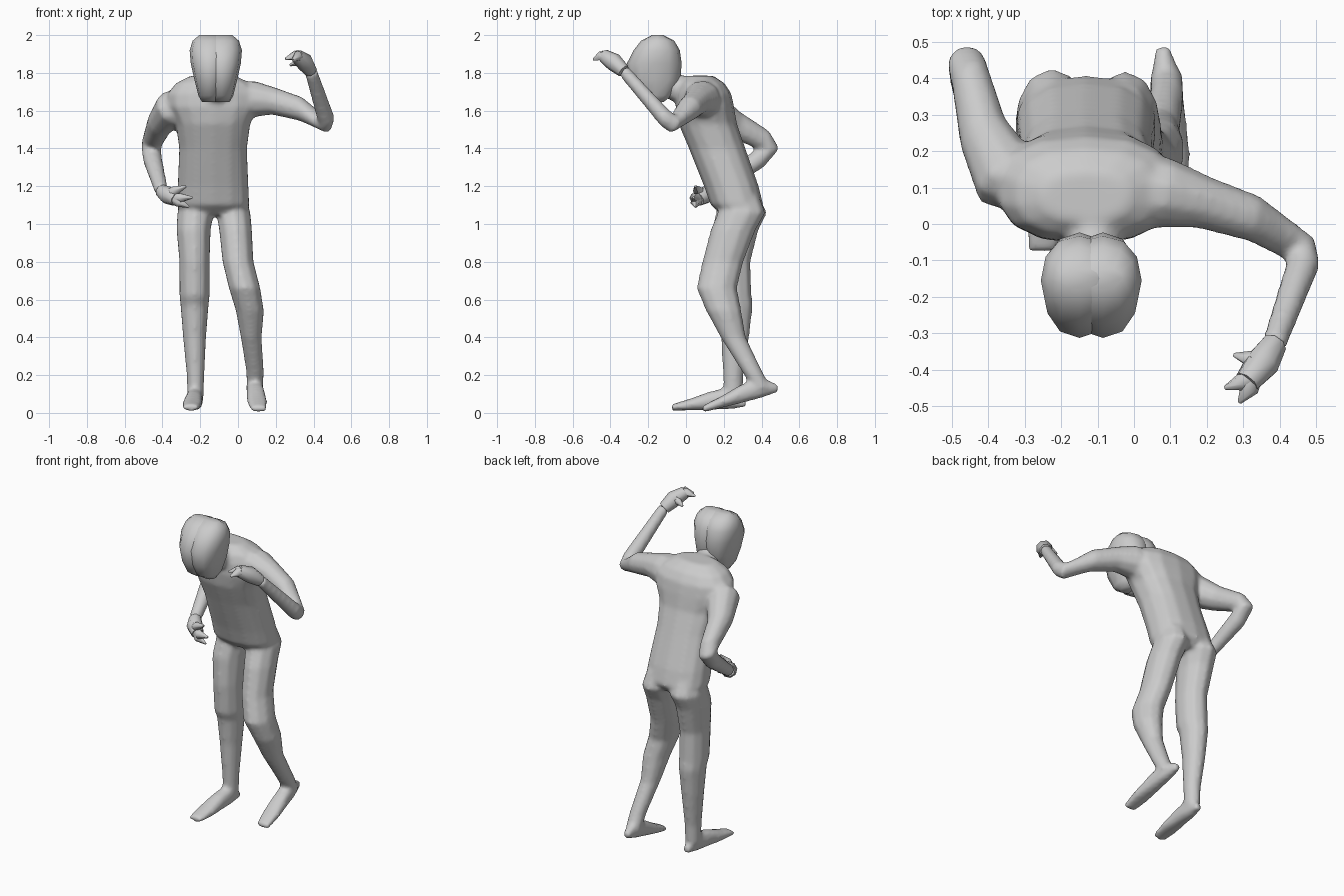
import bpy, bmesh, math
from mathutils import Vector

if "Cube" in bpy.data.objects:
    bpy.data.objects.remove(bpy.data.objects["Cube"], do_unlink=True)

grey = bpy.data.materials.new("plain_grey")
grey.use_nodes = True
grey.diffuse_color = (.6, .6, .6, 1)
grey.node_tree.nodes["Principled BSDF"].inputs["Base Color"].default_value = grey.diffuse_color

right, back, up = Vector((1, 0, 0)), Vector((0, 1, 0)), Vector((0, 0, 1))


def ring_points(centre, axis_u, axis_v, radius_u, radius_v, sides, power):
    """Rounded-box ring that starts at its -axis_v side."""
    for k in range(sides):
        angle = math.tau * k / sides - math.pi / 2
        c, s = math.cos(angle), math.sin(angle)
        u = math.copysign(abs(c) ** (2 / power), c) * radius_u
        v = math.copysign(abs(s) ** (2 / power), s) * radius_v
        yield centre + axis_u * u + axis_v * v


def loft(name, rings, axes, sides=10, power=2):
    """Skin a list of (centre, radius_u, radius_v); axes holds one frame per ring."""
    bm = bmesh.new()
    loops = []
    for (centre, radius_u, radius_v), (axis_u, axis_v) in zip(rings, axes):
        points = ring_points(centre, axis_u, axis_v, radius_u, radius_v, sides, power)
        loops.append([bm.verts.new(point) for point in points])
    for lower, upper in zip(loops, loops[1:]):
        for k in range(sides):
            following = (k + 1) % sides
            bm.faces.new((lower[k], lower[following], upper[following], upper[k]))
    bm.faces.new(loops[0][::-1])
    bm.faces.new(loops[-1])
    bmesh.ops.recalc_face_normals(bm, faces=bm.faces)
    mesh = bpy.data.meshes.new(name)
    bm.to_mesh(mesh)
    bm.free()
    mesh.materials.append(grey)
    part = bpy.data.objects.new(name, mesh)
    bpy.context.collection.objects.link(part)
    bpy.ops.object.select_all(action='DESELECT')
    part.select_set(True)
    bpy.context.view_layer.objects.active = part
    bpy.ops.object.shade_smooth_by_angle(angle=math.radians(60))
    return part


def stack(name, middle, rows, **shape):
    """Body mass of level rings, each row (y, z, half width, half depth)."""
    rings = [(Vector((middle, y, z)), wide, deep) for y, z, wide, deep in rows]
    return loft(name, rings, [(right, back)] * len(rings), **shape)


def tube(name, path, radii, sides=10):
    """Round limb whose rings turn along the path, in the plane of its bend."""
    middle = len(path) // 2
    bend = (path[middle] - path[0]).cross(path[-1] - path[middle]).normalized()
    axes = []
    for i, point in enumerate(path):
        before = point - path[max(i - 1, 0)]
        after = path[min(i + 1, len(path) - 1)] - point
        tangent = (before.normalized() + after.normalized()).normalized()
        axes.append((bend, tangent.cross(bend).normalized()))
    return loft(name, [(p, r, r) for p, r in zip(path, radii)], axes, sides)


def leg(name, rows):
    """Level rings (x, y, z, half width), deeper towards the hip."""
    rings = [(Vector((x, y, z)), r, r * (1.1 + z / 4)) for x, y, z, r in rows]
    return loft(name, rings, [(right, back)] * len(rings))


def foot(name, heel, toe):
    """Foot from heel to toe with a raised instep."""
    widths = (.02, .045, .05, .055, .045)
    heights = (.02, .06, .05, .032, .018)
    rings = []
    for i, (wide, high) in enumerate(zip(widths, heights)):
        lift = up * (high - heights[0]) * .8
        rings.append((heel.lerp(toe, i / 4) + lift, wide, high))
    return loft(name, rings, [(right, up)] * len(rings), sides=8, power=2.4)


def hand(side, wrist, knuckles, tips, arch):
    """Palm from the wrist, with tapered digits that bow towards arch."""
    middle = wrist.lerp(knuckles, .5) + arch / 2
    tube(side + "_palm", [wrist, middle, knuckles], (.036, .048, .036), 8)
    for digit, tip in tips.items():
        root = middle if digit == "thumb" else knuckles.lerp(middle, .3)
        bow = root.lerp(tip, .5) + arch
        tube(side + "_" + digit, [root, bow, tip], (.03, .026, .006), 6)


def blend(name, parts):
    """Fuse overlapping parts into one continuous skin."""
    bpy.ops.object.select_all(action='DESELECT')
    for part in parts:
        part.select_set(True)
    body = parts[0]
    bpy.context.view_layer.objects.active = body
    bpy.ops.object.join()
    body.name = name
    remesh = body.modifiers.new("fuse", 'REMESH')
    remesh.mode = 'VOXEL'
    remesh.voxel_size = .012
    remesh.use_smooth_shade = True
    smooth = body.modifiers.new("soften", 'SMOOTH')
    smooth.factor = .5
    smooth.iterations = 8
    for modifier in (remesh.name, smooth.name):
        bpy.ops.object.modifier_apply(modifier=modifier)


# Head in two halves that meet in a crease
for side, middle in (("right", -.15), ("left", -.085)):
    stack(side + "_head_half", middle, [
        (-.16, 1.645, .04, .04), (-.165, 1.68, .06, .09), (-.165, 1.76, .08, .135),
        (-.168, 1.85, .1, .145), (-.155, 1.92, .106, .122), (-.15, 1.97, .09, .088),
        (-.15, 2, .055, .03)], sides=12, power=2.2)

# Torso leans forward under a short neck
torso = stack("torso", -.132, [
    (.28, 1.05, .16, .09), (.27, 1.1, .195, .14), (.24, 1.2, .19, .145),
    (.165, 1.4, .182, .15), (.115, 1.53, .2, .155), (.1, 1.62, .245, .155),
    (.095, 1.69, .245, .145), (.085, 1.745, .2, .12), (.075, 1.785, .12, .07)],
    sides=14, power=2.4)
neck = tube("neck", [Vector((-.11, .1, 1.68)), Vector((-.11, 0, 1.7)),
                     Vector((-.115, -.12, 1.75))], (.1, .08, .07))

# Legs: one straight, one bent back
right_leg = leg("right_leg", [
    (-.22, .29, 1.15, .07), (-.225, .295, 1.06, .1), (-.235, .26, .97, .094),
    (-.23, .235, .8, .083), (-.23, .245, .62, .083), (-.23, .26, .57, .077),
    (-.23, .26, .4, .063), (-.225, .25, .2, .048), (-.225, .25, .08, .045)])
left_leg = leg("left_leg", [
    (-.03, .29, 1.15, .07), (-.025, .295, 1.06, .094), (-.013, .25, .97, .09),
    (0, .195, .8, .085), (.035, .163, .66, .086), (.063, .2, .54, .077),
    (.07, .25, .4, .057), (.09, .35, .22, .048), (.09, .4, .13, .045)])
right_foot = foot("right_foot", Vector((-.22, .32, .05)), Vector((-.25, -.075, .03)))
left_foot = foot("left_foot", Vector((.08, .49, .13)), Vector((.11, .085, .02)))

# Arms: right elbow drawn back, left forearm raised
right_wrist = Vector((-.405, .15, 1.175))
right_arm = tube("right_arm", [
    Vector((-.22, .08, 1.64)), Vector((-.345, .12, 1.615)), Vector((-.415, .25, 1.53)),
    Vector((-.45, .4, 1.45)), Vector((-.46, .44, 1.405)), Vector((-.452, .38, 1.34)),
    right_wrist], (.09, .1, .075, .06, .056, .052, .037))
left_wrist = Vector((.385, -.33, 1.81))
left_arm = tube("left_arm", [
    Vector((-.02, .1, 1.66)), Vector((.08, .085, 1.66)), Vector((.19, .06, 1.65)),
    Vector((.33, .015, 1.61)), Vector((.46, -.07, 1.53)), Vector((.465, -.11, 1.56)),
    left_wrist], (.1, .1, .074, .065, .05, .047, .035))

blend("body", [torso, neck, right_leg, left_leg, right_foot, left_foot,
               right_arm, left_arm])

# Hands with curled digits
hand("right", right_wrist, Vector((-.33, .065, 1.13)), {
    "thumb": Vector((-.275, .05, 1.2)),
    "forefinger": Vector((-.24, .04, 1.14)),
    "fingers": Vector((-.26, .05, 1.09))}, Vector((-.01, -.015, 0)))
hand("left", left_wrist, Vector((.31, -.435, 1.89)), {
    "thumb": Vector((.275, -.36, 1.84)),
    "forefinger": Vector((.25, -.45, 1.875)),
    "fingers": Vector((.29, -.49, 1.87))}, Vector((.01, 0, .015)))
